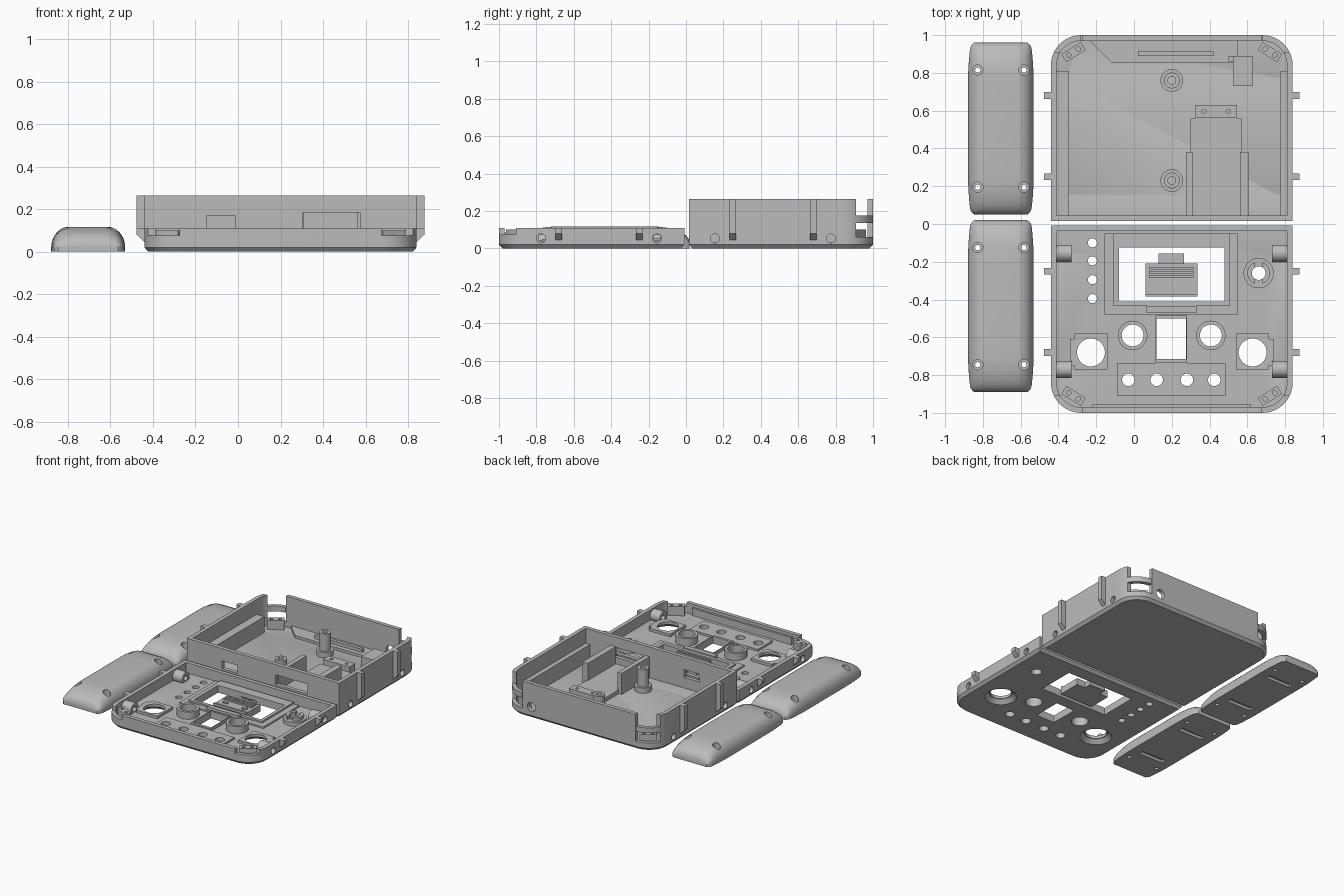
import bpy, bmesh, math
from mathutils import Matrix, Vector

old = bpy.data.objects.get("Cube")
if old:
    bpy.data.objects.remove(old)

grey = bpy.data.materials.new("plain grey")
grey.use_nodes = True
grey.diffuse_color = (0.5, 0.5, 0.5, 1)
grey.node_tree.nodes["Principled BSDF"].inputs["Base Color"].default_value = (0.5, 0.5, 0.5, 1)
made = []


def finish(name, bm):
    bmesh.ops.recalc_face_normals(bm, faces=bm.faces)
    me = bpy.data.meshes.new(name)
    bm.to_mesh(me)
    bm.free()
    me.materials.append(grey)
    ob = bpy.data.objects.new(name, me)
    bpy.context.collection.objects.link(ob)
    made.append(ob)
    return ob


def loft(name, rings):
    """Skin a stack of equal-length closed rings and cap both ends."""
    bm = bmesh.new()
    loops = [[bm.verts.new(p) for p in ring] for ring in rings]
    n = len(loops[0])
    for a, b in zip(loops, loops[1:]):
        for i in range(n):
            j = (i + 1) % n
            bm.faces.new((a[i], a[j], b[j], b[i]))
    bm.faces.new(loops[0])
    bm.faces.new(loops[-1])
    return finish(name, bm)


def prism(name, pts, z0, z1):
    return loft(name, [[(x, y, z) for x, y in pts] for z in (z0, z1)])


def box(name, x0, x1, y0, y1, z0, z1):
    return prism(name, [(x0, y0), (x1, y0), (x1, y1), (x0, y1)], z0, z1)


def cone(name, x, y, r0, r1, z0, z1, n=40):
    turn = [2 * math.pi * i / n for i in range(n)]
    return loft(name, [[(x + r * math.cos(a), y + r * math.sin(a), z) for a in turn]
                       for r, z in ((r0, z0), (r1, z1))])


def side_rod(name, x0, x1, y, z, r, n=32):
    turn = [2 * math.pi * i / n for i in range(n)]
    return loft(name, [[(x, y + r * math.cos(a), z + r * math.sin(a)) for a in turn]
                       for x in (x0, x1)])


def cut(ob, *cutters):
    for c in cutters:
        c.hide_render = True
        mod = ob.modifiers.new("cut", "BOOLEAN")
        mod.operation, mod.solver, mod.object = "DIFFERENCE", "EXACT", c
        bpy.context.view_layer.objects.active = ob
        bpy.ops.object.modifier_apply(modifier=mod.name)
        made.remove(c)
        bpy.data.objects.remove(c)
    return ob


def hole(x, y, r):
    return cone("cutter", x, y, r, r, -0.1, 0.5)


def tube(name, x, y, r, hr, z0, z1):
    return cut(cone(name, x, y, r, r, z0, z1), hole(x, y, hr))


def frame(name, outer, inner, z0, z1):
    return cut(box(name, *outer, z0, z1), box("cutter", *inner, -1, 1))


MID, HALF, R = 0.2, 0.64, 0.16


def arc(cx, cy, r, a0, n=10):
    return [(cx + r * math.cos(math.radians(a0 + 90 * i / n)),
             cy + r * math.sin(math.radians(a0 + 90 * i / n))) for i in range(n + 1)]


def outline(near, inset, s):
    w, r = HALF - inset, R - inset
    top = 1 - inset
    pts = [(MID - w, near + inset), (MID + w, near + inset)]
    pts += arc(MID + w - r, top - r, r, 0) + arc(MID - w + r, top - r, r, 90)
    return [(x, s * y) for x, y in pts]


def case(name, near, s, height, notch):
    """Open tray with two rounded outer corners, notched at those corners."""
    rings = [[(x, y, z) for x, y in outline(near, i, s)]
             for i, z in ((0.018, 0), (0, 0.02), (0, height))]
    ob = loft(name, rings)
    cut(ob, prism("cutter", outline(near, 0.03, s), 0.03, 1))
    for side in (-1, 1):
        xs = sorted((MID + side * 0.475, MID + side * 0.8))
        ys = sorted((s * 0.91, s * 1.1))
        cut(ob, box("cutter", *xs, *ys, notch, 1))
        for y in (0.155, 0.775):
            cut(ob, side_rod("cutter", MID + side * 0.55, MID + side * 0.7, s * y, 0.053, 0.024))
        # tapered locating ribs on the side walls
        for y in (0.25, 0.68):
            prof = [(0.63, 0.045), (0.64, 0.045), (0.677, 0.08), (0.677, height), (0.63, height)]
            loft("side_rib", [[(MID + side * x, s * y + d, z) for x, z in prof]
                              for d in (-0.018, 0.018)])
        # angled strap brackets in the corners
        b = box("corner_bracket", -0.06, 0.06, -0.025, 0.025, 0.03, 0.1)
        cut(b, hole(-0.03, 0, 0.012), hole(0.03, 0, 0.012))
        b.data.transform(Matrix.Translation((MID + side * 0.52, s * 0.91, 0))
                         @ Matrix.Rotation(math.radians(-32 * side * s), 4, "Z"))
    return ob


# ---- deep rear shell ----
shell = case("rear_shell", 0.015, 1, 0.263, 0.06)
cut(shell, box("cutter", -0.145, -0.015, -0.1, 0.1, 0.11, 0.17),
    box("cutter", 0.305, 0.575, -0.1, 0.1, 0.11, 0.185))
jack = cone("cutter", 0, 0, 0.035, 0.035, -0.1, 0.1)
jack.data.transform(Matrix.Translation((0.6, 1, 0.085)) @ Matrix.Rotation(math.pi / 2, 4, "X"))
cut(shell, jack)
for side in (-1, 1):
    c = MID + side * (HALF - R)
    a0 = 0 if side > 0 else 90
    prism("corner_strap_bar", arc(c, 1 - R, R, a0) + arc(c, 1 - R, R - 0.03, a0)[::-1], 0.135, 0.175)
box("left_ledge", 0.775, 0.812, 0.04, 0.81, 0.03, 0.15)
box("right_ledge", -0.412, -0.345, 0.04, 0.81, 0.03, 0.15)
prism("rear_step", [(-0.24, 0.975), (-0.12, 0.855), (0.55, 0.855), (0.55, 0.975)], 0.025, 0.05)
box("rear_bar", 0.02, 0.42, 0.89, 0.915, 0.04, 0.075)
box("jack_housing", 0.525, 0.63, 0.73, 0.89, 0.025, 0.11)
box("jack_tab", 0.5, 0.53, 0.86, 0.89, 0.025, 0.09)
for y in (0.23, 0.76):
    tube("screw_post_base", 0.2, y, 0.06, 0.02, 0.025, 0.07)
    tube("screw_post", 0.2, y, 0.042, 0.02, 0.06, 0.2)
box("holder_floor", 0.3, 0.57, 0.04, 0.56, 0.025, 0.06)
for x0, x1 in ((0.275, 0.31), (0.56, 0.605)):
    box("holder_wall", x0, x1, 0.04, 0.38, 0.025, 0.19)
cut(box("holder_block", 0.325, 0.545, 0.56, 0.63, 0.025, 0.1),
    hole(0.37, 0.595, 0.011), hole(0.5, 0.595, 0.011))

# ---- shallow front panel ----
panel = case("front_panel", 0.008, -1, 0.108, 0.075)
window = (-0.08, 0.48, -0.41, -0.125)
slot = (0.12, 0.275, -0.715, -0.5)
cut(panel, box("cutter", *window, -1, 1), box("cutter", *slot, -1, 1))
frame("window_surround", (-0.155, 0.55, -0.48, -0.05), window, 0.025, 0.042)
frame("window_frame", (-0.11, 0.505, -0.435, -0.05), window, 0.035, 0.055)
box("window_bar", 0.065, 0.33, -0.47, -0.435, 0.03, 0.065)
frame("slot_frame", (0.115, 0.28, -0.735, -0.485), slot, 0.025, 0.055)
box("front_lip", -0.22, 0.62, -0.975, -0.955, 0.025, 0.085)

# small button row on its raised plate
row = box("button_row_plate", -0.09, 0.485, -0.91, -0.735, 0.025, 0.045)
for x in (-0.03, 0.12, 0.28, 0.425):
    cut(panel, hole(x, -0.825, 0.033))
    cut(row, hole(x, -0.825, 0.033))
for y in (-0.1, -0.195, -0.295, -0.395):
    cut(panel, hole(-0.22, y, 0.024))

# dished large openings, mirrored about the panel centre
for side in (-1, 1):
    x = MID + side * 0.428
    cut(panel, cone("cutter", x, -0.68, 0.112, 0.076, -0.002, 0.032))
    plate = box("stick_plate", x - 0.088, x + 0.088, -0.77, -0.58, 0.029, 0.05)
    cut(plate, hole(x, -0.68, 0.074))
    tab = x + side * 0.098
    box("stick_plate_tab", tab - 0.014, tab + 0.014, -0.75, -0.61, 0.029, 0.05)
    # raised collars
    x = MID + side * 0.207
    cut(panel, hole(x, -0.59, 0.058))
    tube("dial_collar", x, -0.59, 0.078, 0.058, 0.025, 0.085)
    # horizontal screw bosses along the side walls
    for y in (-0.155, -0.77):
        a, b = sorted((MID + side * 0.53, MID + side * 0.615))
        cut(side_rod("side_screw_boss", a, b, y, 0.055, 0.045),
            side_rod("cutter", a - 0.02, b + 0.02, y, 0.055, 0.02))
cut(panel, hole(0.66, -0.26, 0.036))
tube("knob_ring", 0.66, -0.26, 0.08, 0.055, 0.025, 0.06)
cut(tube("knob_collar", 0.66, -0.26, 0.06, 0.036, 0.025, 0.085),
    box("cutter", 0.64, 0.68, -0.4, -0.1, 0.06, 0.2))

# ---- loose cartridge piece inside the window ----
box("cartridge_body", 0.06, 0.335, -0.385, -0.21, 0, 0.05)
box("cartridge_neck", 0.13, 0.265, -0.215, -0.155, 0, 0.04)
box("cartridge_neck_line", 0.15, 0.25, -0.178, -0.17, 0.039, 0.046)
for i in range(3):
    y = -0.235 - 0.022 * i
    box("cartridge_rib", 0.08, 0.315, y - 0.007, y + 0.007, 0.045, 0.06)
box("cartridge_foot", 0.06, 0.335, -0.385, -0.37, 0.045, 0.058)
box("minus_mark", 0.1, 0.14, -0.332, -0.316, 0.049, 0.057)
box("plus_mark_across", 0.26, 0.305, -0.332, -0.316, 0.049, 0.057)
box("plus_mark_upright", 0.275, 0.29, -0.347, -0.301, 0.049, 0.057)

# ---- two rounded hand grips ----
def grip(cy):
    length, cx, rings = 0.91, -0.705, []
    near = [0, 0.008, 0.02, 0.04, 0.07, 0.11, 0.16, 0.22]
    for d, y in [(d, d) for d in near] + [(d, length - d) for d in near[::-1]]:
        t = 1 - d / 0.22
        h = 0.03 + 0.087 * math.sqrt(1 - t ** 2.4)
        w = 0.174 - 0.015 * t * t - 0.018 * max(0, 1 - d / 0.03) ** 2
        side = [(w, 0)] + [(w - 0.085 * (1 - math.cos(a)), 0.02 + (h - 0.02) * math.sin(a))
                           for a in [math.pi / 2 * i / 10 for i in range(11)]]
        prof = side + [(-x, z) for x, z in side[::-1]]
        rings.append([(cx + x, cy - length / 2 + y, z) for x, z in prof])
    ob = loft("hand_grip", rings)
    for sy in (-1, 1):
        cut(ob, box("cutter", cx - 0.1, cx + 0.1, cy + sy * 0.21 - 0.018,
                    cy + sy * 0.21 + 0.018, -0.05, 0.02))
        for sx in (-1, 1):
            x, y = cx + sx * 0.122, cy + sy * 0.31
            cut(ob, cone("cutter", x, y, 0.027, 0.027, 0.03, 0.3), hole(x, y, 0.014))


grip(0.505)
grip(-0.435)

bpy.ops.object.select_all(action="DESELECT")
for ob in made:
    ob.select_set(True)
bpy.context.view_layer.objects.active = made[0]
bpy.ops.object.shade_smooth_by_angle(angle=math.radians(30))
